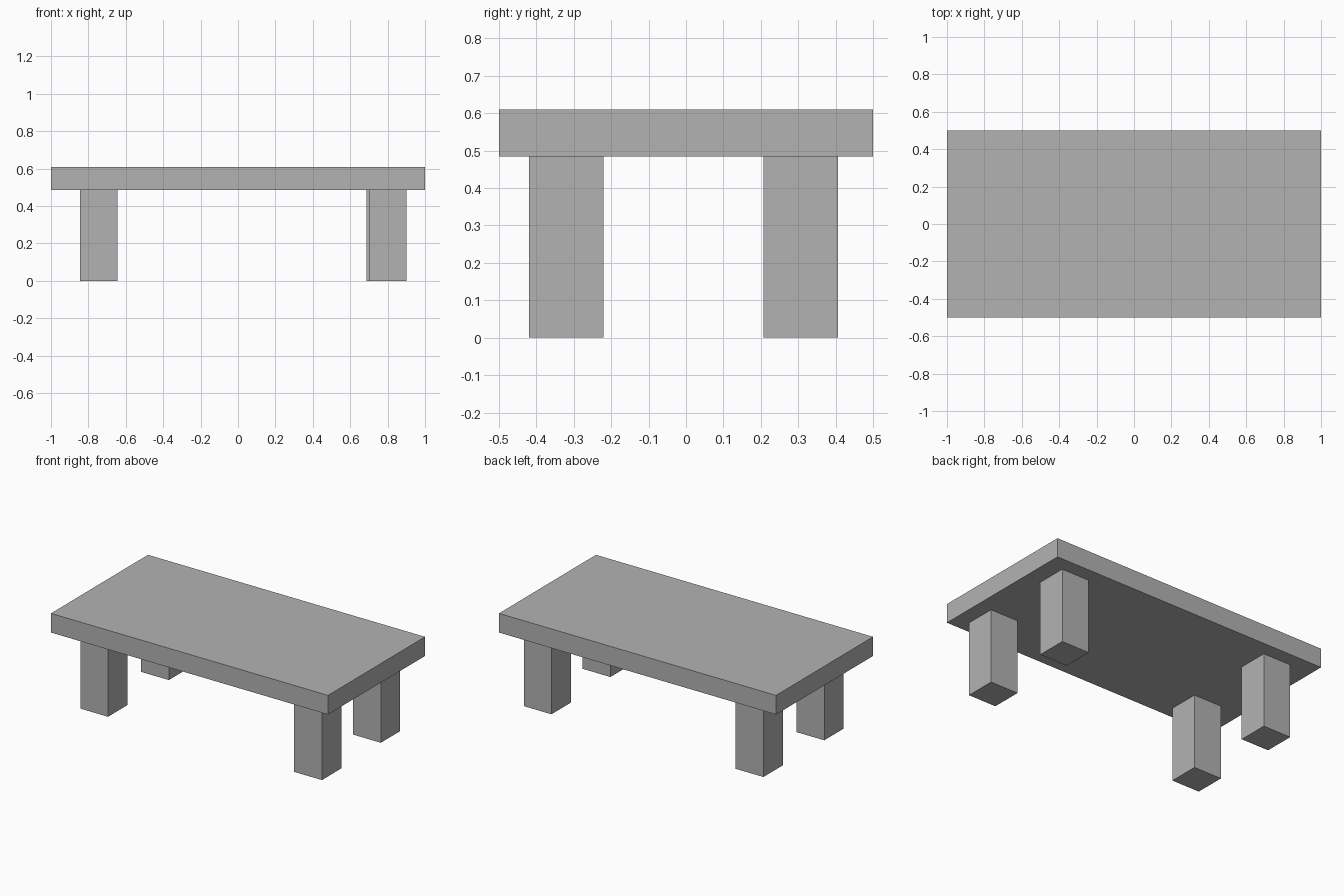
import bpy

# Remove the default cube
cube = bpy.data.objects.get("Cube")
if cube:
    bpy.data.objects.remove(cube, do_unlink=True)

# Single plain grey material
GREY = (0.45, 0.45, 0.45, 1.0)
grey = bpy.data.materials.new("plain_grey")
grey.use_nodes = True
grey.diffuse_color = GREY
for node in grey.node_tree.nodes:
    if node.type == "BSDF_PRINCIPLED":
        node.inputs["Base Color"].default_value = GREY


def box(name, center, size):
    """Add a flat-faced box with its scale applied."""
    bpy.ops.mesh.primitive_cube_add(size=1, location=center)
    obj = bpy.context.object
    obj.name = name
    obj.data.name = name
    for v in obj.data.vertices:
        v.co = [c * s for c, s in zip(v.co, size)]
    obj.data.materials.append(grey)
    return obj


HEIGHT = 0.61
UNDERSIDE = 0.485
LEG = 0.2

# Table top
box("table_top", (0, 0, (HEIGHT + UNDERSIDE) / 2), (2, 1, HEIGHT - UNDERSIDE))

# Four square legs, placed slightly unevenly
leg_centers = {
    "front_right_leg": (-0.744, -0.32),
    "front_left_leg": (0.80, -0.32),
    "back_right_leg": (-0.744, 0.307),
    "back_left_leg": (0.786, 0.307),
}
for name, (x, y) in leg_centers.items():
    box(name, (x, y, UNDERSIDE / 2), (LEG, LEG, UNDERSIDE))
